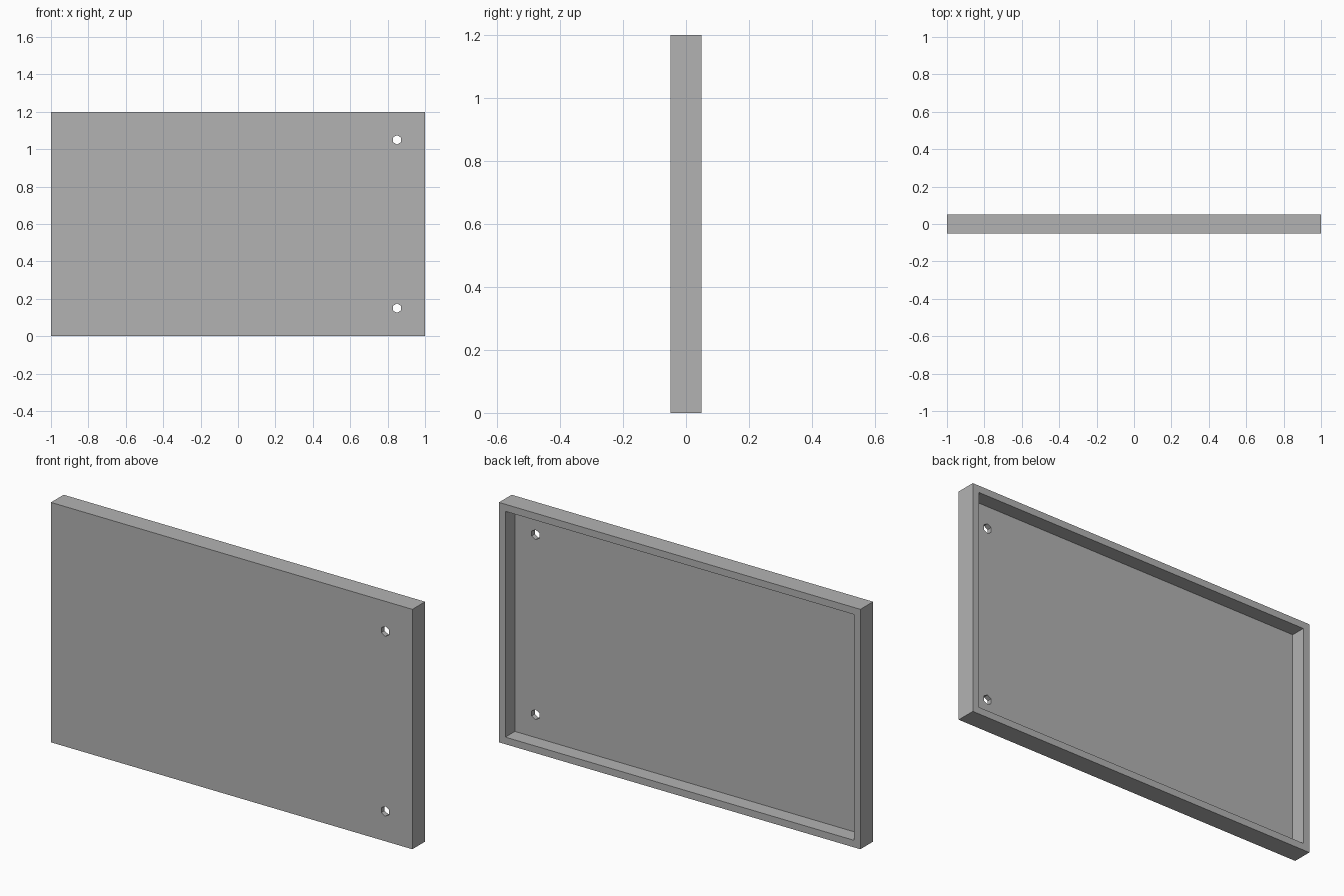
import bpy
import bmesh
from math import radians
from mathutils import Matrix, Vector

cube = bpy.data.objects.get("Cube")
if cube:
    bpy.data.objects.remove(cube, do_unlink=True)

WIDTH, DEPTH, HEIGHT = 2.0, 0.1, 1.2
RIM, RECESS = 0.05, 0.075
HOLE_X, HOLE_EDGE, HOLE_RADIUS = 0.85, 0.15, 0.025

grey = bpy.data.materials.new("plain grey")
grey.use_nodes = True
colour = (0.45, 0.45, 0.45, 1)
grey.diffuse_color = colour
grey.node_tree.nodes["Principled BSDF"].inputs["Base Color"].default_value = colour


def add_object(name, bm):
    mesh = bpy.data.meshes.new(name)
    bm.to_mesh(mesh)
    bm.free()
    mesh.materials.append(grey)
    obj = bpy.data.objects.new(name, mesh)
    bpy.context.collection.objects.link(obj)
    return obj


# Panel: a slab whose back is hollowed out, leaving a raised rim
bm = bmesh.new()
bmesh.ops.create_cube(bm, size=1)
bmesh.ops.scale(bm, vec=(WIDTH, DEPTH, HEIGHT), verts=bm.verts)
bmesh.ops.translate(bm, vec=(0, 0, HEIGHT / 2), verts=bm.verts)
bm.normal_update()
back = max(bm.faces, key=lambda f: f.normal.y)
bmesh.ops.inset_region(bm, faces=[back], thickness=RIM)
# Extrude the inset face inward for straight recess walls
floor = bmesh.ops.extrude_discrete_faces(bm, faces=[back])["faces"][0]
bmesh.ops.translate(bm, vec=(0, -RECESS, 0), verts=floor.verts)
bmesh.ops.recalc_face_normals(bm, faces=bm.faces)
panel = add_object("panel", bm)

# Two six-sided mounting holes through the panel
bm = bmesh.new()
for z in (HOLE_EDGE, HEIGHT - HOLE_EDGE):
    place = Matrix.Translation(Vector((HOLE_X, 0, z))) @ Matrix.Rotation(radians(90), 4, "X")
    bmesh.ops.create_cone(bm, cap_ends=True, segments=6, radius1=HOLE_RADIUS,
                          radius2=HOLE_RADIUS, depth=DEPTH * 3, matrix=place)
cutter = add_object("hole_cutter", bm)
cutter.hide_render = True

cut = panel.modifiers.new("mounting holes", "BOOLEAN")
cut.operation = "DIFFERENCE"
cut.solver = "EXACT"
cut.object = cutter
bpy.context.view_layer.objects.active = panel
bpy.ops.object.modifier_apply(modifier=cut.name)
bpy.data.objects.remove(cutter, do_unlink=True)
